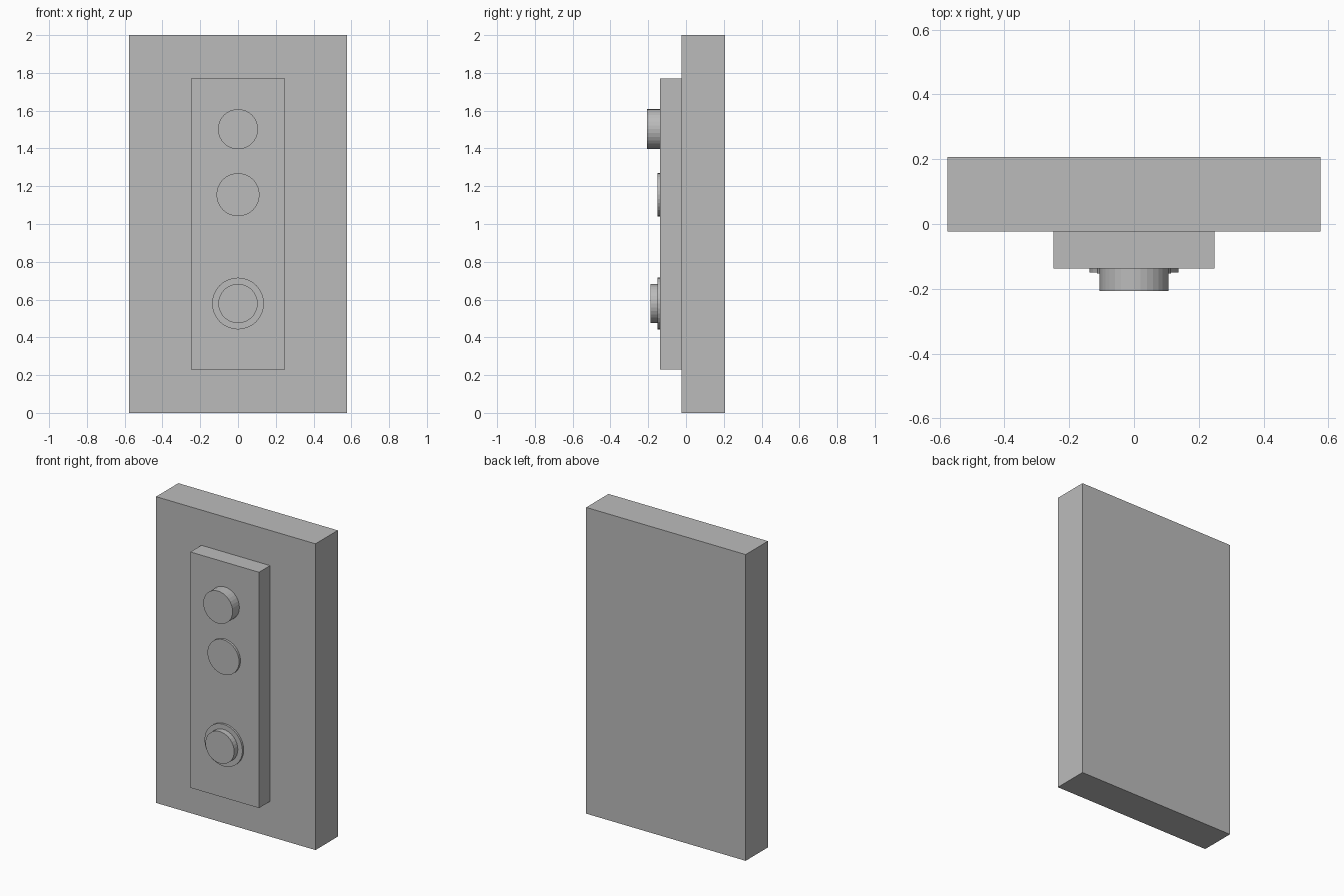
import bpy
import math

if "Cube" in bpy.data.objects:
    bpy.data.objects.remove(bpy.data.objects["Cube"])

# One flat grey for the whole model
grey = bpy.data.materials.new("mid_grey")
grey.diffuse_color = (0.5, 0.5, 0.5, 1)
grey.use_nodes = True
grey.node_tree.nodes["Principled BSDF"].inputs["Base Color"].default_value = grey.diffuse_color


def box(name, half_width, y_front, y_back, z_low, z_high):
    bpy.ops.mesh.primitive_cube_add(
        size=1, location=(0, (y_front + y_back) / 2, (z_low + z_high) / 2))
    obj = bpy.context.object
    obj.name = name
    obj.scale = (2 * half_width, y_back - y_front, z_high - z_low)
    bpy.ops.object.transform_apply(location=False, rotation=False, scale=True)
    obj.data.materials.append(grey)


def disc(name, radius, y_front, y_back, z):
    bpy.ops.mesh.primitive_cylinder_add(
        vertices=32, radius=radius, depth=y_back - y_front,
        location=(0, (y_front + y_back) / 2, z),
        rotation=(math.pi / 2, 0, 0))
    obj = bpy.context.object
    obj.name = name
    obj.data.materials.append(grey)


BODY_FRONT = -0.023
PANEL_FRONT = -0.137

# Backing block and raised control panel
box("backing_block", 0.576, BODY_FRONT, 0.207, 0, 2)
box("control_panel", 0.248, PANEL_FRONT, BODY_FRONT, 0.23, 1.77)

# Round controls on the panel
disc("upper_knob", 0.106, -0.207, PANEL_FRONT, 1.502)
disc("middle_disc", 0.114, -0.152, PANEL_FRONT, 1.155)
disc("lower_collar", 0.137, -0.15, PANEL_FRONT, 0.579)
disc("lower_button", 0.104, -0.188, -0.15, 0.579)
